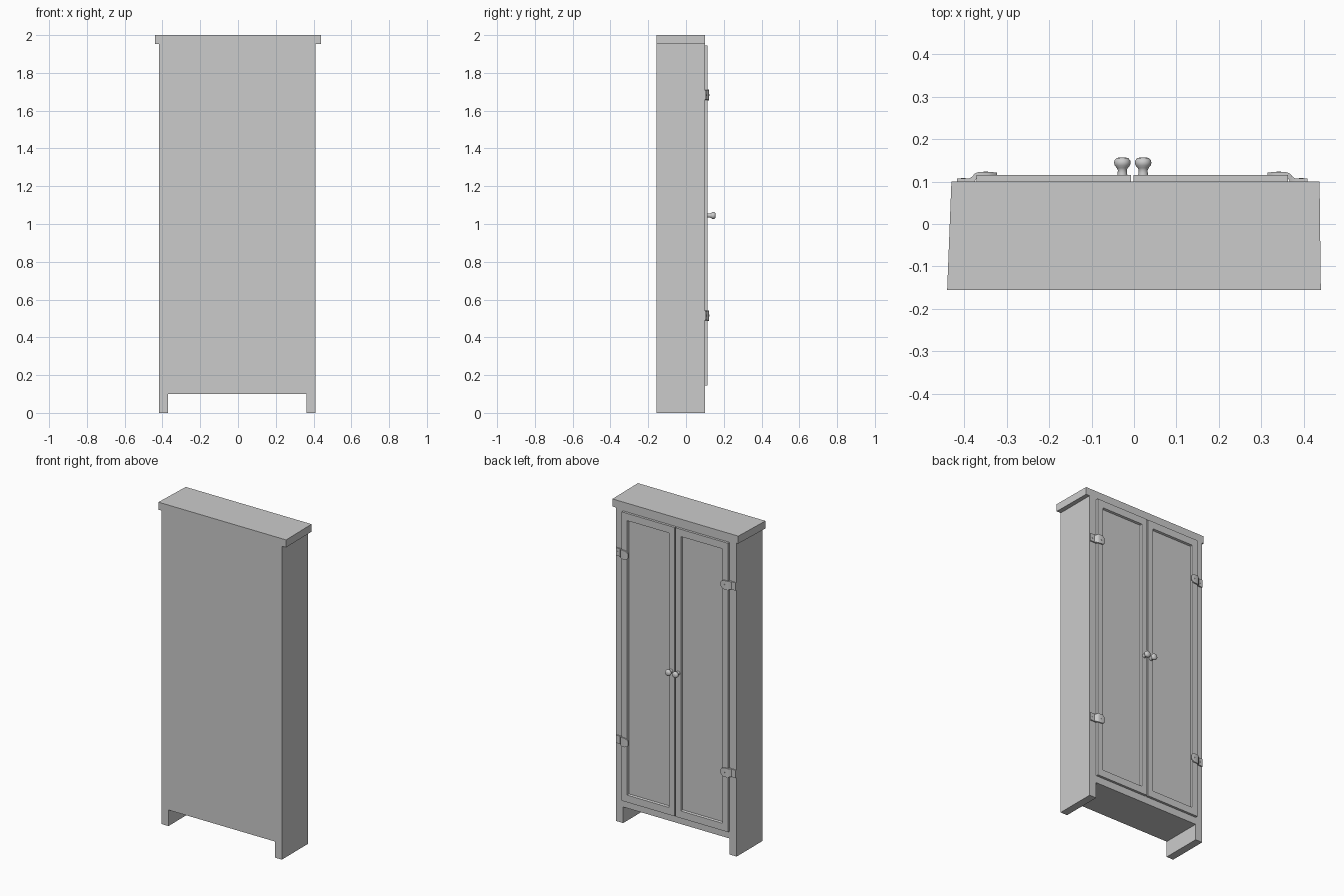
import bpy, bmesh, math

if "Cube" in bpy.data.objects:
    bpy.data.objects.remove(bpy.data.objects["Cube"])

CX = -0.004            # the carcass sits slightly left of the cornice centre
BACK, FACE = -0.155, 0.10
DOOR_Y = 0.115


def make(name, bm, smooth=False):
    bmesh.ops.recalc_face_normals(bm, faces=bm.faces[:])
    me = bpy.data.meshes.new(name)
    bm.to_mesh(me)
    bm.free()
    ob = bpy.data.objects.new(name, me)
    bpy.context.collection.objects.link(ob)
    if smooth:
        bpy.context.view_layer.objects.active = ob
        ob.select_set(True)
        bpy.ops.object.shade_smooth_by_angle(angle=math.radians(35))
        ob.select_set(False)
    return ob


def prism(name, outline, axis, a, b):
    """Extrude a 2D outline along z (xy outline) or y (xz outline)."""
    bm = bmesh.new()
    place = (lambda u, v, t: (u, v, t)) if axis == 'z' else (lambda u, v, t: (u, t, v))
    face = bm.faces.new([bm.verts.new(place(u, v, a)) for u, v in outline])
    new = bmesh.ops.extrude_face_region(bm, geom=[face])['geom']
    vec = (0, 0, b - a) if axis == 'z' else (0, b - a, 0)
    bmesh.ops.translate(bm, vec=vec, verts=[g for g in new if isinstance(g, bmesh.types.BMVert)])
    return make(name, bm)


# Carcass with two side feet
half = [(0.415, 1.955), (0.415, 0), (0.367, 0), (0.367, 0.10)]
outline = [(CX + x, z) for x, z in half] + [(CX - x, z) for x, z in reversed(half)]
prism("carcass", outline, 'y', BACK, FACE)

# Cornice board, a little narrower on the door side
prism("cornice", [(-0.44, BACK), (0.44, BACK), (0.437, FACE), (-0.43, FACE)], 'z', 1.953, 2.0)


def door(name, s):
    """Framed door with a recessed panel."""
    x0, x1 = sorted((CX + s * 0.003, CX + s * 0.367))
    z0, z1 = 0.145, 1.945
    bm = bmesh.new()

    def ring(m, n, y):
        return [bm.verts.new((x, y, z)) for x, z in
                ((x0 + m, z0 + n), (x1 - m, z0 + n), (x1 - m, z1 - n), (x0 + m, z1 - n))]

    rings = [ring(0, 0, FACE), ring(0, 0, DOOR_Y), ring(0.038, 0.045, DOOR_Y),
             ring(0.042, 0.049, 0.103)]
    for a, b in zip(rings, rings[1:]):
        for i in range(4):
            j = (i + 1) % 4
            bm.faces.new((a[i], a[j], b[j], b[i]))
    bm.faces.new(rings[0])
    bm.faces.new(rings[-1])
    make(name, bm)


def knob(name, s):
    """Turned knob, lathed about the y axis."""
    x, z, n = CX + 0.001 + s * 0.0245, 1.045, 24
    profile = [(0.012, 0.114), (0.011, 0.120), (0.0105, 0.127), (0.013, 0.132), (0.018, 0.138),
               (0.0195, 0.144), (0.0185, 0.150), (0.014, 0.155), (0.006, 0.157)]
    bm = bmesh.new()
    rings = [[bm.verts.new((x + r * math.cos(2 * math.pi * k / n), y,
                            z + r * math.sin(2 * math.pi * k / n))) for k in range(n)]
             for r, y in profile]
    for a, b in zip(rings, rings[1:]):
        for i in range(n):
            j = (i + 1) % n
            bm.faces.new((a[i], a[j], b[j], b[i]))
    bm.faces.new(rings[0])
    bm.faces.new(rings[-1])
    make(name, bm, True)


def hinge(name, s, z):
    """Cranked strap: plate on the frame, step over the door edge, rounded leaf."""
    # distance from centre, underside y, top y, half height
    stations = [(0.413, 0.10, 0.107, 0.024), (0.384, 0.10, 0.107, 0.024),
                (0.377, 0.10, 0.112, 0.024), (0.371, 0.10, 0.119, 0.026),
                (0.363, 0.115, 0.122, 0.028), (0.340, 0.115, 0.123, 0.027),
                (0.328, 0.115, 0.122, 0.022), (0.319, 0.115, 0.121, 0.012)]
    bm = bmesh.new()
    rings = [[bm.verts.new((CX + s * x, y, z + h)) for y, h in
              ((a, -hh), (b, -hh), (b, hh), (a, hh))] for x, a, b, hh in stations]
    for a, b in zip(rings, rings[1:]):
        for i in range(4):
            j = (i + 1) % 4
            bm.faces.new((a[i], a[j], b[j], b[i]))
    bm.faces.new(rings[0])
    bm.faces.new(rings[-1])
    make(name, bm, True)
    # Screw heads on both leaves
    for part, x, y in (("frame", 0.398, 0.107), ("leaf", 0.345, 0.1228)):
        pts = [(CX + s * x + 0.005 * math.cos(k * math.pi / 6),
                z + 0.005 * math.sin(k * math.pi / 6)) for k in range(12)]
        prism(f"{name}_{part}_screw", pts, 'y', y - 0.001, y + 0.001)


for side, s in (("left", -1), ("right", 1)):
    door(f"{side}_door", s)
    knob(f"{side}_knob", s)
    hinge(f"{side}_upper_hinge", s, 1.683)
    hinge(f"{side}_lower_hinge", s, 0.515)
